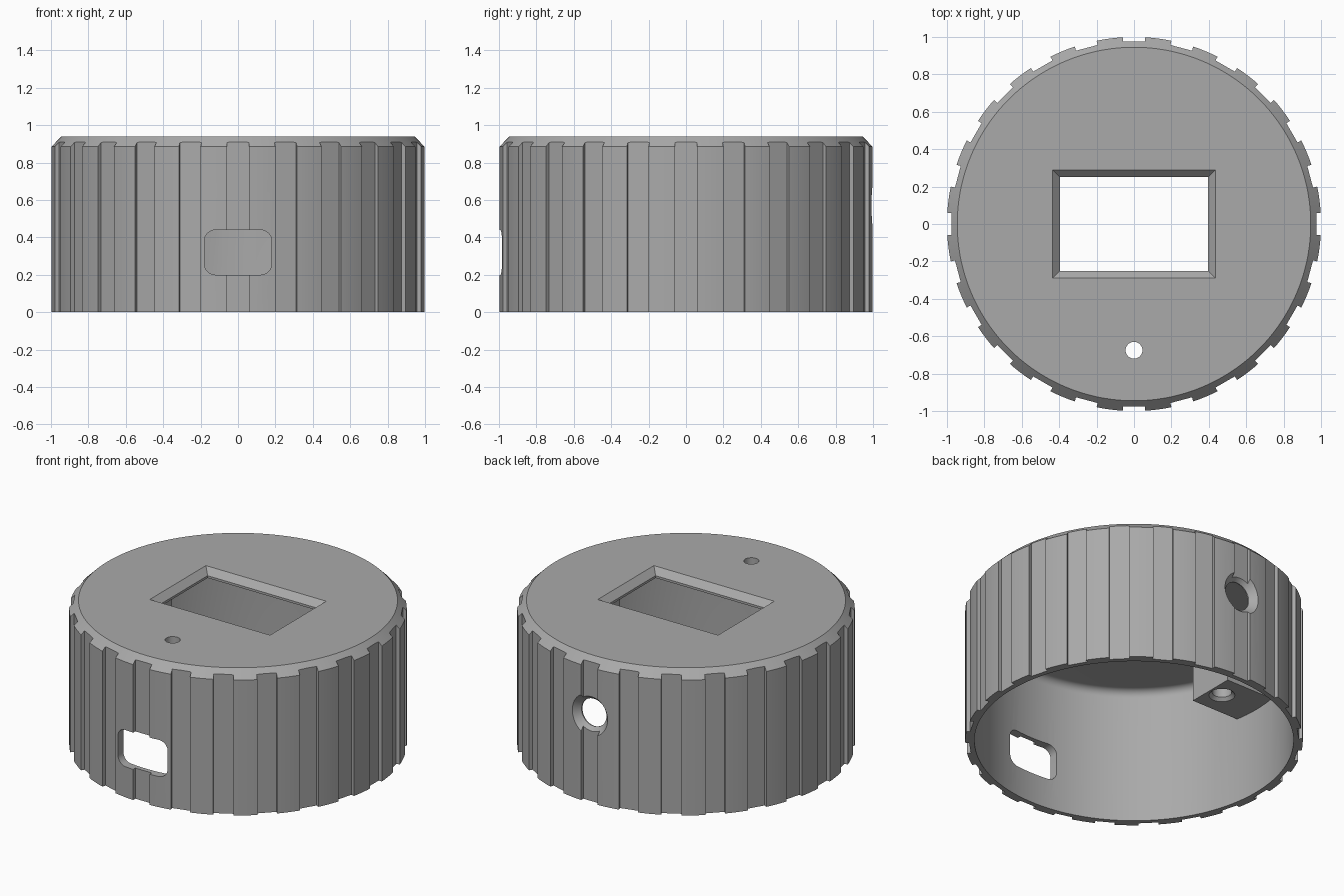
import bpy, bmesh, math
from mathutils import Matrix, Vector

cube = bpy.data.objects.get("Cube")
if cube:
    bpy.data.objects.remove(cube)

grey = bpy.data.materials.new("plain_grey")
grey.use_nodes = True
colour = (0.4, 0.4, 0.4, 1)
grey.diffuse_color = colour
grey.node_tree.nodes["Principled BSDF"].inputs["Base Color"].default_value = colour


def make(name, bm):
    bmesh.ops.recalc_face_normals(bm, faces=bm.faces)
    mesh = bpy.data.meshes.new(name)
    bm.to_mesh(mesh)
    bm.free()
    mesh.materials.append(grey)
    obj = bpy.data.objects.new(name, mesh)
    bpy.context.collection.objects.link(obj)
    return obj


def add_box(bm, lo, hi, turn=0):
    lo, hi = Vector(lo), Vector(hi)
    place = (Matrix.Rotation(turn, 4, 'Z') @ Matrix.Translation((lo + hi) / 2)
             @ Matrix.Diagonal((hi - lo).to_4d()))
    bmesh.ops.create_cube(bm, size=1, matrix=place)


def lathe(bm, profile, segments, place=Matrix()):
    """Revolve (radius, height) points; a zero radius closes on the axis."""
    rings = []
    for r, z in profile:
        count = segments if r > 0 else 1
        angles = [2 * math.pi * i / segments for i in range(count)]
        rings.append([bm.verts.new(place @ Vector((r * math.cos(a), r * math.sin(a), z)))
                      for a in angles])
    for a, b in zip(rings, rings[1:]):
        for i in range(segments):
            j = (i + 1) % segments
            corners = [a[i % len(a)], a[j % len(a)], b[j % len(b)], b[i % len(b)]]
            bm.faces.new(list(dict.fromkeys(corners)))


def combine(target, tool, operation):
    mod = target.modifiers.new(tool.name, 'BOOLEAN')
    mod.operation = operation
    mod.solver = 'EXACT'
    mod.object = tool
    bpy.context.view_layer.objects.active = target
    bpy.ops.object.modifier_apply(modifier=mod.name)
    bpy.data.objects.remove(tool)


# Round cover with a chamfered rim and a rounded inner corner
TOP, CEILING, INNER, FILLET = 0.94, 0.885, 0.945, 0.05
profile = [(0, TOP), (0.945, TOP), (1, 0.885), (1, 0), (INNER, 0)]
for i in range(9):
    a = math.pi / 2 * i / 8
    profile.append((INNER - FILLET + FILLET * math.cos(a),
                    CEILING - FILLET + FILLET * math.sin(a)))
profile.append((0, CEILING))
bm = bmesh.new()
lathe(bm, profile, 144)
cover = make("knurled_cover", bm)

# Screw blocks on both inner sides
bm = bmesh.new()
for s in (-1, 1):
    add_box(bm, (min(s * 0.59, s * 0.955), -0.16, 0.565), (max(s * 0.59, s * 0.955), 0.16, 0.91))
combine(cover, make("screw_blocks", bm), 'UNION')

# Grip grooves around the wall
bm = bmesh.new()
for i in range(24):
    add_box(bm, (0.975, -0.06, -0.1), (1.1, 0.06, 1.0), i * math.pi / 12)
combine(cover, make("grip_grooves", bm), 'DIFFERENCE')

# Screen window with sloped edges
bm = bmesh.new()
loops = []
for x, y, z in ((0.395, 0.25, 0.7), (0.395, 0.25, 0.9), (0.435, 0.29, TOP), (0.435, 0.29, 1.0)):
    loops.append([bm.verts.new((sx * x, sy * y, z))
                  for sx, sy in ((-1, -1), (1, -1), (1, 1), (-1, 1))])
for a, b in zip(loops, loops[1:]):
    for i in range(4):
        bm.faces.new((a[i], a[i - 1], b[i - 1], b[i]))
bm.faces.new(loops[0])
bm.faces.new(loops[-1])
combine(cover, make("screen_window", bm), 'DIFFERENCE')

# Rounded socket slot in the front wall
bm = bmesh.new()
outline = []
for k, (sx, sz) in enumerate(((1, 1), (-1, 1), (-1, -1), (1, -1))):
    for i in range(9):
        a = math.pi / 2 * (k + i / 8)
        outline.append(bm.verts.new((sx * 0.12 + 0.06 * math.cos(a), -1.2,
                                     0.32 + sz * 0.06 + 0.06 * math.sin(a))))
face = bm.faces.new(outline)
push = bmesh.ops.extrude_face_region(bm, geom=[face])
bmesh.ops.translate(bm, vec=(0, 0.5, 0),
                    verts=[v for v in push["geom"] if isinstance(v, bmesh.types.BMVert)])
combine(cover, make("socket_slot", bm), 'DIFFERENCE')

# Countersunk cable hole at the back, pin hole in the top, screw holes in the blocks
bm = bmesh.new()
back = Matrix.Translation((0, 0, 0.57)) @ Matrix.Rotation(-math.pi / 2, 4, 'X')
lathe(bm, [(0, 0.8), (0.09, 0.8), (0.09, 0.95), (0.135, 1.0), (0.135, 1.2), (0, 1.2)], 48, back)
lathe(bm, [(0, 0.8), (0.045, 0.8), (0.045, 1.1), (0, 1.1)], 32,
      Matrix.Translation((0, -0.675, 0)))
for s in (-1, 1):
    lathe(bm, [(0, 0.4), (0.077, 0.4), (0.077, 0.565), (0.058, 0.585), (0.058, 0.83), (0, 0.83)],
          32, Matrix.Translation((s * 0.68, 0, 0)))
combine(cover, make("round_holes", bm), 'DIFFERENCE')

# Smooth curves, crisp edges
bpy.ops.object.select_all(action='DESELECT')
cover.select_set(True)
bpy.context.view_layer.objects.active = cover
bpy.ops.object.shade_smooth_by_angle(angle=math.radians(25))
